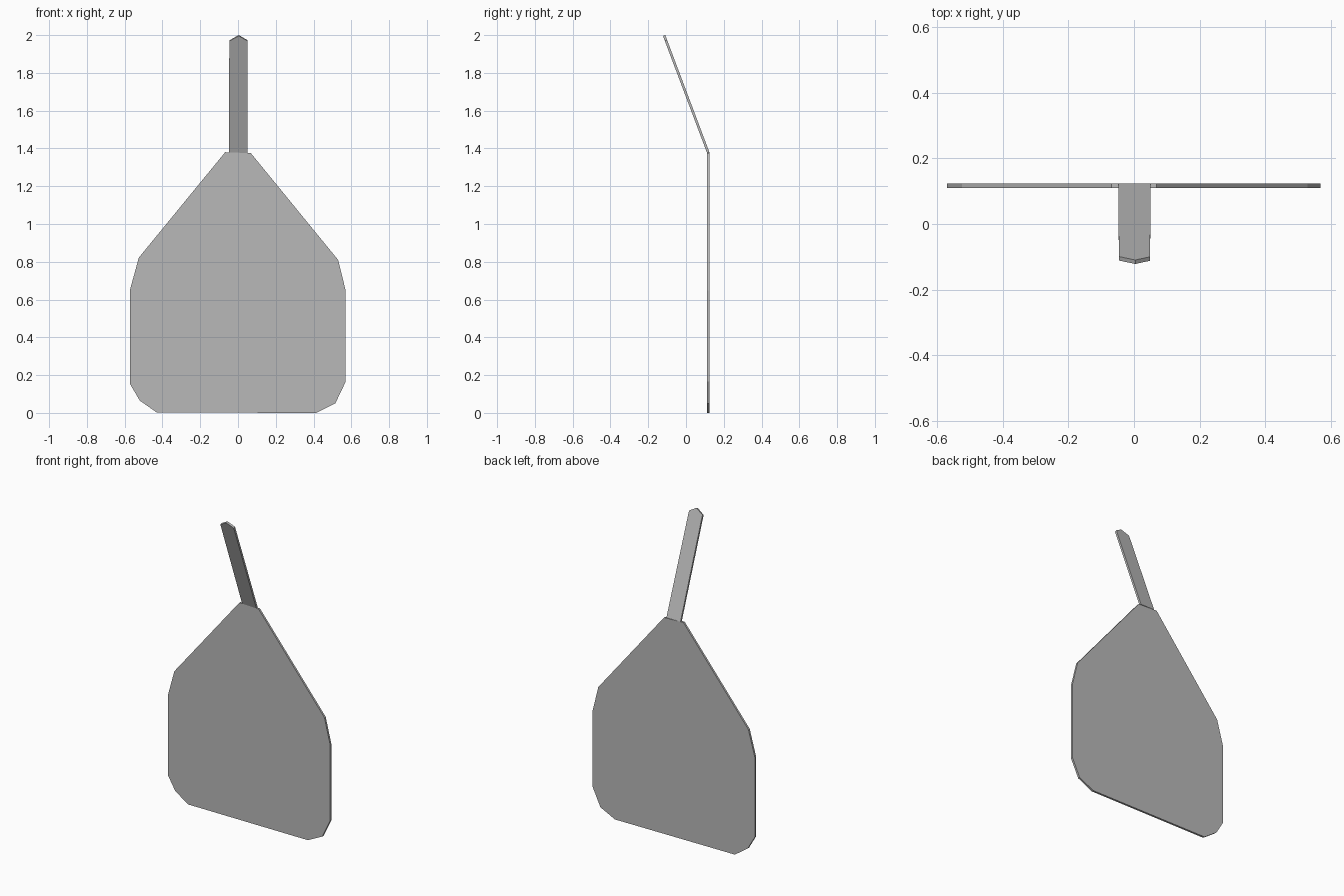
import bpy, bmesh
from math import atan2, hypot

if "Cube" in bpy.data.objects:
    bpy.data.objects.remove(bpy.data.objects["Cube"])

# Mid-dark grey shared by both parts
grey = bpy.data.materials.new("dark_grey")
grey.diffuse_color = (0.484, 0.484, 0.484, 1)
grey.use_nodes = True
grey.node_tree.nodes["Principled BSDF"].inputs["Base Color"].default_value = grey.diffuse_color


def plate(name, outline, thickness, location, tilt=0.0):
    """Flat plate from an x/z outline, thickened evenly along local y."""
    bm = bmesh.new()
    face = bm.faces.new([bm.verts.new((x, -thickness / 2, z)) for x, z in outline])
    ext = bmesh.ops.extrude_face_region(bm, geom=[face])
    verts = [v for v in ext["geom"] if isinstance(v, bmesh.types.BMVert)]
    bmesh.ops.translate(bm, verts=verts, vec=(0, thickness, 0))
    bmesh.ops.recalc_face_normals(bm, faces=bm.faces)
    mesh = bpy.data.meshes.new(name)
    bm.to_mesh(mesh)
    bm.free()
    mesh.materials.append(grey)
    ob = bpy.data.objects.new(name, mesh)
    ob.location = location
    ob.rotation_euler.x = tilt
    bpy.context.collection.objects.link(ob)
    return ob


# Broad blade, slightly uneven left to right
blade = [(-0.43, 0.002), (0.413, 0.0), (0.515, 0.05), (0.57, 0.165),
         (0.57, 0.648), (0.53, 0.81), (0.068, 1.375), (-0.068, 1.38),
         (-0.525, 0.822), (-0.571, 0.655), (-0.571, 0.152), (-0.52, 0.065)]
plate("blade", blade, 0.013, (0, 0.117, 0))

# Handle leaning forward from the top of the blade, with a shallow pointed tip
dy, dz = 0.234, 0.621
length = hypot(dy, dz)
handle = [(-0.048, 0), (0.051, 0), (0.049, length - 0.028),
          (0.004, length), (-0.046, length - 0.03)]
plate("handle", handle, 0.013, (0, 0.118, 1.377), atan2(dy, dz))
